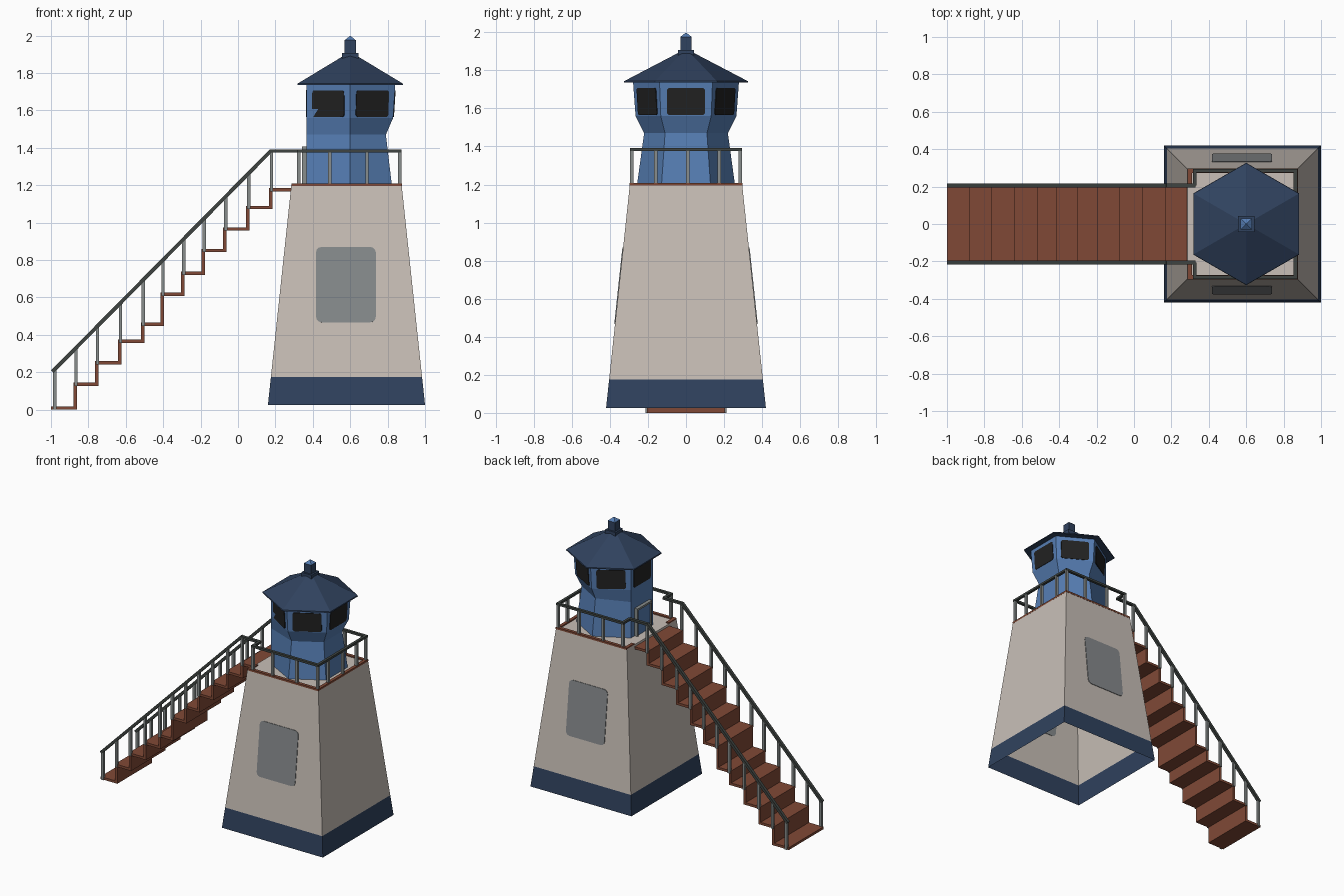
import bpy, bmesh, math
from mathutils import Vector, Matrix

if "Cube" in bpy.data.objects:
    bpy.data.objects.remove(bpy.data.objects["Cube"])


def material(name, r, g, b):
    m = bpy.data.materials.new(name)
    lin = lambda c: c / 12.92 if c <= 0.04045 else ((c + 0.055) / 1.055) ** 2.4
    m.diffuse_color = (lin(r / 255), lin(g / 255), lin(b / 255), 1)
    m.use_nodes = True
    m.node_tree.nodes["Principled BSDF"].inputs["Base Color"].default_value = m.diffuse_color
    return m


BEIGE = material("beige wall", 200, 191, 183)
NAVY = material("navy", 48, 66, 94)
BLUE = material("lantern blue", 86, 126, 180)
RED = material("red brown", 128, 73, 54)
BLACK = material("black glass", 34, 34, 34)
POST = material("post grey", 136, 141, 140)
RAIL = material("rail dark grey", 62, 68, 65)
PANE = material("window grey", 134, 138, 140)


def finish(name, bm, *mats, rule=None, normals=True):
    if normals:
        bmesh.ops.recalc_face_normals(bm, faces=bm.faces)
    if rule:
        for f in bm.faces:
            f.material_index = rule(f)
    me = bpy.data.meshes.new(name)
    bm.to_mesh(me)
    bm.free()
    for m in mats:
        me.materials.append(m)
    ob = bpy.data.objects.new(name, me)
    bpy.context.collection.objects.link(ob)
    return ob


def loft(bm, rings, top=False, bottom=False):
    rows = [[bm.verts.new(p) for p in r] for r in rings]
    n = len(rows[0])
    for a, b in zip(rows, rows[1:]):
        for i in range(n):
            j = (i + 1) % n
            bm.faces.new((a[i], a[j], b[j], b[i]))
    if bottom:
        bm.faces.new(rows[0][::-1])
    if top:
        bm.faces.new(rows[-1])


def square(cx, h, z):
    return [(cx + sx * h, sy * h, z) for sx, sy in ((-1, -1), (1, -1), (1, 1), (-1, 1))]


def hexagon(r, z):
    return [(LX + r * math.cos(math.radians(a)), r * math.sin(math.radians(a)), z)
            for a in range(-30, 330, 60)]


def bar(bm, a, b, w, h):
    """Rectangular bar from a to b: w across, h in the upright direction."""
    a, b = Vector(a), Vector(b)
    d = b - a
    m = (Matrix.Translation((a + b) / 2) @ d.to_track_quat('X', 'Z').to_matrix().to_4x4()
         @ Matrix.Diagonal((d.length, w, h, 1)))
    bmesh.ops.create_cube(bm, size=1, matrix=m)


def box(bm, x0, x1, y0, y1, z0, z1):
    m = (Matrix.Translation(((x0 + x1) / 2, (y0 + y1) / 2, (z0 + z1) / 2))
         @ Matrix.Diagonal((x1 - x0, y1 - y0, z1 - z0, 1)))
    bmesh.ops.create_cube(bm, size=1, matrix=m)


def plate(name, centre, right, up, w, h, r, mat, t=0.008):
    """Thin rounded rectangle centred on a wall."""
    right, up, centre = Vector(right).normalized(), Vector(up).normalized(), Vector(centre)
    n = right.cross(up)
    outline = []
    for k, (sx, sy) in enumerate(((1, 1), (-1, 1), (-1, -1), (1, -1))):
        for s in range(4):
            a = math.radians(90 * k + 30 * s)
            outline.append(centre + right * (sx * (w / 2 - r) + r * math.cos(a))
                           + up * (sy * (h / 2 - r) + r * math.sin(a)))
    bm = bmesh.new()
    loft(bm, [[p - n * t / 2 for p in outline], [p + n * t / 2 for p in outline]], True, True)
    finish(name, bm, mat)


TX, LX = 0.58, 0.60   # tower and lantern centres

# Tower: open-bottomed tapering shell with a navy foot band
bm = bmesh.new()
loft(bm, [square(TX, 0.42, 0.025), square(TX, 0.404, 0.175), square(TX, 0.295, 1.2)], top=True)
finish("tower", bm, BEIGE, NAVY, rule=lambda f: int(f.calc_center_median().z < 0.17))
for s, side in ((-1, "front"), (1, "back")):
    y = 0.295 + (1.2 - 0.668) * 0.1064
    plate("tower_window_" + side, (0.577, s * y, 0.668), (-s, 0, 0), (0, -s * 0.1064, 1),
          0.32, 0.405, 0.03, PANE)

# Lantern room: waisted hexagon, its stair side kept upright
levels = ((1.2, 0.257), (1.47, 0.22), (1.56, 0.265), (1.737, 0.278))
rings = []
for z, r in levels:
    rings.append([(LX - 0.233, math.copysign(0.13, y), z) if x < LX - 0.05 else (x, y, z)
                  for x, y, z in hexagon(r, z)])
bm = bmesh.new()
loft(bm, rings, top=True, bottom=True)
finish("lantern_room", bm, BLUE)
for i in range(6):
    j = (i + 1) % 6
    lo = (Vector(rings[2][i]) + Vector(rings[2][j])) / 2
    hi = (Vector(rings[3][i]) + Vector(rings[3][j])) / 2
    plate(f"lantern_window_{i}", lo.lerp(hi, 0.43), Vector(rings[3][j]) - Vector(rings[3][i]),
          hi - lo, 0.2, 0.143, 0.014, BLACK)

# Door and frame at the head of the stairs
bm = bmesh.new()
box(bm, 0.352, 0.37, -0.075, 0.075, 1.2, 1.395)
finish("door", bm, BLUE)
bm = bmesh.new()
for s in (-1, 1):
    box(bm, 0.342, 0.37, s * 0.08 - 0.007, s * 0.08 + 0.007, 1.2, 1.395)
box(bm, 0.342, 0.37, -0.087, 0.087, 1.393, 1.407)
finish("door_frame", bm, POST)

# Roof and finial
bm = bmesh.new()
loft(bm, [hexagon(0.327, 1.735), hexagon(0.325, 1.743), hexagon(0.025, 1.9)], True, True)
finish("roof", bm, NAVY)
bm = bmesh.new()
loft(bm, [square(LX, h, z) for h, z in ((0.043, 1.875), (0.043, 1.908), (0.03, 1.908), (0.03, 1.975))],
     True, True)
finish("finial", bm, NAVY)
bm = bmesh.new()
loft(bm, [square(LX, 0.03, 1.975), square(LX, 0.003, 1.997)], True, True)
finish("finial_tip", bm, BLUE)

# Stairs: folded strip of treads and risers
xs = (-1.0, -0.87, -0.755, -0.632, -0.51, -0.405, -0.295, -0.185, -0.07, 0.053, 0.175, 0.29)
zs = (0.018, 0.145, 0.26, 0.375, 0.465, 0.625, 0.738, 0.86, 0.975, 1.09, 1.185)
T, W = 0.018, 0.205
bm = bmesh.new()
for i, z in enumerate(zs):
    box(bm, xs[i], xs[i + 1], -W, W, z - T, z)
    if i:
        box(bm, xs[i] - T / 2, xs[i] + T / 2, -W, W, zs[i - 1] - T, z)
finish("stairs", bm, RED)

# Stair handrails and posts
rail_z = lambda x: 0.205 + (x + 0.99) * (1.383 - 0.205) / (0.175 + 0.99)
rails, posts, trim = bmesh.new(), bmesh.new(), bmesh.new()
for y in (-W, W):
    bar(rails, (-0.992, y, rail_z(-0.992)), (0.178, y, rail_z(0.178)), 0.022, 0.02)
    bar(rails, (0.17, y, 1.383), (0.33, y, 1.383), 0.022, 0.016)
    for i, z in enumerate(zs):
        x = xs[i] + (0.02 if i == 0 else 0.004)
        box(posts, x - 0.009, x + 0.009, y - 0.009, y + 0.009, z - T, min(rail_z(x), 1.383))

# Gallery railing around the tower top, open at the stairs
G, X0, X1 = 0.285, 0.325, 0.864
for s in (-1, 1):
    y = s * G
    bar(rails, (X0 - 0.01, y, 1.383), (X1 + 0.01, y, 1.383), 0.02, 0.016)
    bar(rails, (X0, y, 1.383), (X0, s * W, 1.383), 0.02, 0.016)
    bar(trim, (0.285, y, 1.202), (X1 + 0.012, y, 1.202), 0.024, 0.014)
    bar(trim, (0.297, y, 1.202), (0.297, s * W, 1.202), 0.024, 0.014)
    for x in (X0, 0.49, 0.69, X1):
        box(posts, x - 0.009, x + 0.009, y - 0.009, y + 0.009, 1.2, 1.38)
bar(rails, (X1, -G, 1.383), (X1, G, 1.383), 0.02, 0.016)
bar(trim, (X1, -G, 1.202), (X1, G, 1.202), 0.024, 0.014)
for y in (-0.16, 0.01, 0.175):
    box(posts, X1 - 0.009, X1 + 0.009, y - 0.009, y + 0.009, 1.2, 1.38)
finish("handrails", rails, RAIL)
finish("railing_posts", posts, POST)
finish("gallery_trim", trim, RED)
